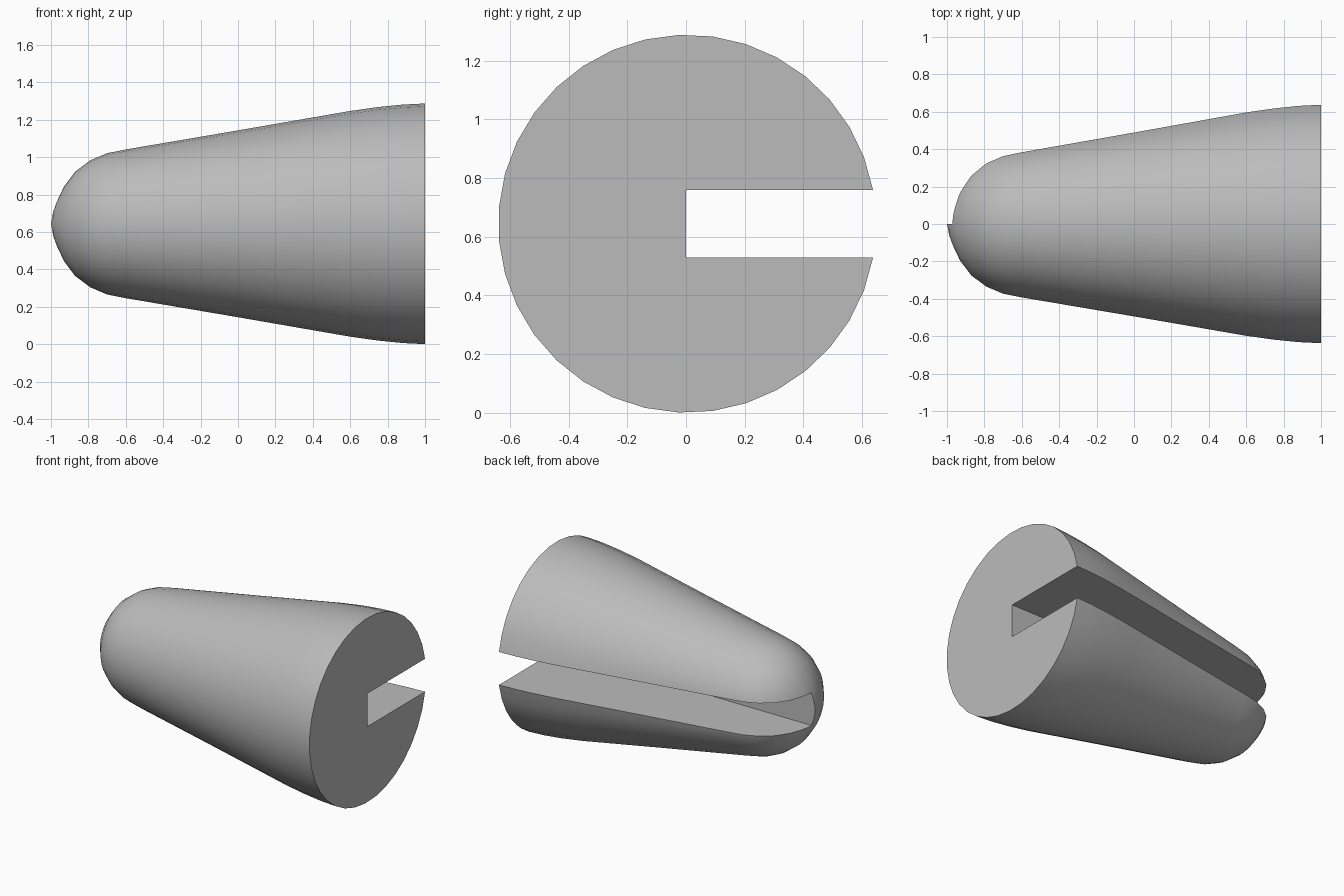
import bpy
import bmesh
from math import cos, sin, tau, radians

if "Cube" in bpy.data.objects:
    bpy.data.objects.remove(bpy.data.objects["Cube"])

SIDES = 35
CENTRE_Y, CENTRE_Z = 0.004, 0.644

# One plain grey for the whole part
grey = bpy.data.materials.new("plain grey")
grey.use_nodes = True
colour = (0.5, 0.5, 0.5, 1)
grey.diffuse_color = colour
grey.node_tree.nodes["Principled BSDF"].inputs["Base Color"].default_value = colour

# Profile along x: rounded tip, straight taper, curved flare to the flat base
profile = [(-0.988, 0.065), (-0.968, 0.12), (-0.93, 0.2), (-0.87, 0.28),
           (-0.79, 0.34), (-0.7, 0.378), (-0.6, 0.398), (0, 0.5), (0.45, 0.578),
           (0.6, 0.604), (0.75, 0.625), (0.88, 0.638), (1, 0.644)]


def ring(bm, x, radius):
    angles = [tau * i / SIDES for i in range(SIDES)]
    return [bm.verts.new((x, CENTRE_Y + radius * cos(a), CENTRE_Z + radius * sin(a)))
            for a in angles]


# Tapered body
bm = bmesh.new()
rings = [ring(bm, x, r) for x, r in profile]
tip = bm.verts.new((-1, CENTRE_Y, CENTRE_Z))
for i in range(SIDES):
    j = (i + 1) % SIDES
    bm.faces.new((tip, rings[0][i], rings[0][j]))
    for a, b in zip(rings, rings[1:]):
        bm.faces.new((a[i], b[i], b[j], a[j]))
bm.faces.new(rings[-1])
bmesh.ops.recalc_face_normals(bm, faces=bm.faces)
mesh = bpy.data.meshes.new("tapered_body")
bm.to_mesh(mesh)
bm.free()
mesh.materials.append(grey)
body = bpy.data.objects.new("tapered_body", mesh)
bpy.context.collection.objects.link(body)

# Lengthwise slot, cut from the back to the middle
bpy.ops.mesh.primitive_cube_add(size=1, location=(0, 0.5, CENTRE_Z))
cutter = bpy.context.object
cutter.name = "slot_cutter"
cutter.scale = (3, 1, 0.23)
cutter.hide_render = True
cutter.data.materials.append(grey)

slot = body.modifiers.new("slot", 'BOOLEAN')
slot.operation = 'DIFFERENCE'
slot.solver = 'EXACT'
slot.object = cutter
bpy.ops.object.select_all(action='DESELECT')
body.select_set(True)
bpy.context.view_layer.objects.active = body
bpy.ops.object.modifier_apply(modifier="slot")
bpy.data.objects.remove(cutter)

# Smooth skin with crisp slot and base edges
bpy.ops.object.shade_smooth_by_angle(angle=radians(30))
